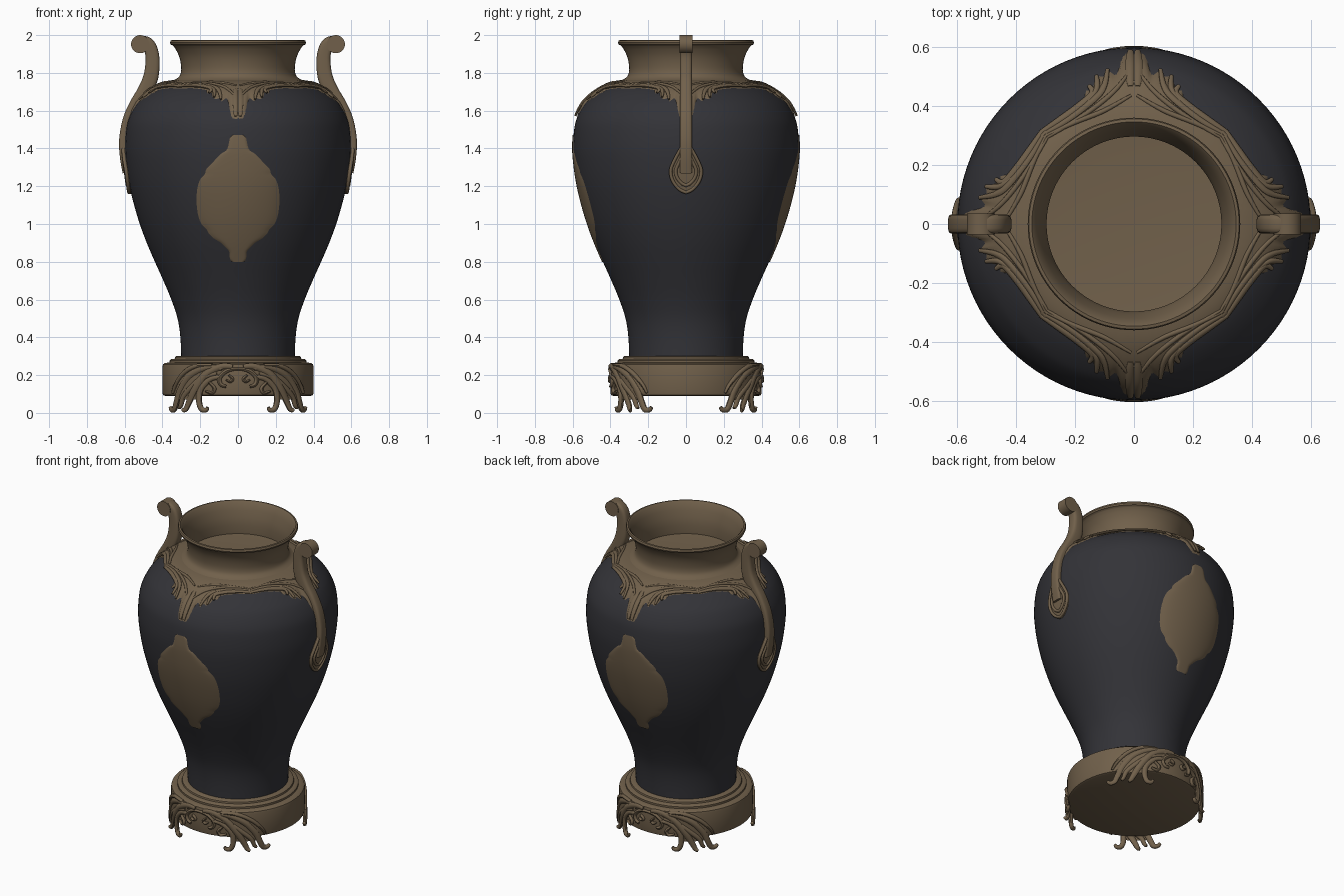
import bpy, bmesh, math
from mathutils import Vector, Matrix

if "Cube" in bpy.data.objects:
    bpy.data.objects.remove(bpy.data.objects["Cube"])


def material(name, col):
    m = bpy.data.materials.new(name)
    m.diffuse_color = (*col, 1)
    m.use_nodes = True
    m.node_tree.nodes["Principled BSDF"].inputs["Base Color"].default_value = m.diffuse_color
    return m


BRONZE = material("aged bronze", (0.165, 0.118, 0.070))
DARK = material("dark glaze", (0.033, 0.033, 0.039))


def smooth(pts, n=5):
    """Catmull-Rom through tuples of any length"""
    out = []
    for i in range(len(pts) - 1):
        p = [Vector(pts[max(0, min(len(pts) - 1, i + k))]) for k in (-1, 0, 1, 2)]
        for j in range(n):
            t = j / n
            out.append(0.5 * (2 * p[1] + (p[2] - p[0]) * t + (2 * p[0] - 5 * p[1] + 4 * p[2] - p[3]) * t * t
                              + (3 * p[1] - p[0] - 3 * p[2] + p[3]) * t ** 3))
    return out + [Vector(pts[-1])]


def interp(x, table):
    """Linear lookup in a table sorted by its first column"""
    if x <= table[0][0]:
        return table[0][1]
    for a, b in zip(table, table[1:]):
        if x <= b[0]:
            return a[1] + (b[1] - a[1]) * (x - a[0]) / max(b[0] - a[0], 1e-9)
    return table[-1][1]


def grid(bm, rows, closed=False):
    vs = [[bm.verts.new(p) for p in r] for r in rows]
    n = len(vs[0])
    for a, b in zip(vs, vs[1:]):
        for j in range(n if closed else n - 1):
            k = (j + 1) % n
            bm.faces.new((a[j], a[k], b[k], b[j]))
    return vs


def finish(bm, name, mat, copies=(Matrix(),), angle=40):
    base = bmesh.new()
    bmesh.ops.remove_doubles(bm, verts=bm.verts, dist=1e-5)
    bmesh.ops.recalc_face_normals(bm, faces=bm.faces)
    me = bpy.data.meshes.new(name)
    bm.to_mesh(me)
    for m in copies:
        old = set(base.verts)
        base.from_mesh(me)
        new = [v for v in base.verts if v not in old]
        bmesh.ops.transform(base, matrix=m, verts=new)
        if m.determinant() < 0:
            fs = list({f for v in new for f in v.link_faces})
            bmesh.ops.reverse_faces(base, faces=fs)
    base.to_mesh(me)
    base.free()
    bm.free()
    ob = bpy.data.objects.new(name, me)
    bpy.context.collection.objects.link(ob)
    me.materials.append(mat)
    bpy.ops.object.select_all(action='DESELECT')
    ob.select_set(True)
    bpy.context.view_layer.objects.active = ob
    bpy.ops.object.shade_smooth_by_angle(angle=math.radians(angle))


def lathe(name, prof, mat, seg=96):
    bm = bmesh.new()
    grid(bm, [[(r * math.cos(2 * math.pi * i / seg), r * math.sin(2 * math.pi * i / seg), z)
               for i in range(seg)] for r, z in prof], True)
    finish(bm, name, mat)


def sweep(bm, path, normal, power=1.0, seg=10):
    """path: (x, y, z, half width, half depth); normal(p) is the depth direction"""
    rows = []
    for i, q in enumerate(path):
        p = Vector(q[:3])
        t = (Vector(path[min(i + 1, len(path) - 1)][:3]) - Vector(path[max(i - 1, 0)][:3])).normalized()
        n = normal(p)
        b = t.cross(n).normalized()
        ring = []
        for k in range(seg):
            a = 2 * math.pi * (k + 0.5) / seg
            c, s = math.cos(a), math.sin(a)
            ring.append(p + b * q[3] * math.copysign(abs(c) ** power, c)
                        + n * q[4] * math.copysign(abs(s) ** power, s))
        rows.append(ring)
    vs = grid(bm, rows, True)
    bm.faces.new(vs[0])
    bm.faces.new(vs[-1])


def cyl(deg, z, r):
    a = math.radians(deg)
    return Vector((r * math.sin(a), -r * math.cos(a), z))


def radial(p):
    return Vector((p.x, p.y, 0)).normalized()


def patch(bm, rows, rad, off, turn=0, n=20):
    """Raised plate on a round wall; rows: (z, start angle, end angle)"""
    grid(bm, [[cyl(turn + a0 + (a1 - a0) * j / n, z, rad(z) + off * (1 - abs(2 * j / n - 1) ** 8))
               for j in range(n + 1)] for z, a0, a1 in rows])


HALF = [Matrix.Rotation(k * math.pi, 4, 'Z') for k in (0, 1)]
FLIP = Matrix.Scale(-1, 4, (1, 0, 0))

# Vase body
body = smooth([(.30, .28), (.305, .4), (.32, .5), (.353, .6), (.395, .7), (.44, .8), (.483, .9), (.52, 1.0),
               (.55, 1.1), (.574, 1.2), (.59, 1.3), (.598, 1.4), (.592, 1.5), (.578, 1.56), (.548, 1.62),
               (.515, 1.66), (.46, 1.705), (.40, 1.735), (.34, 1.75), (.29, 1.755)], 4)
lathe("vase_body", body, DARK)
by_z = sorted((p[1], p[0]) for p in body)
by_r = sorted((p[0], p[1]) for p in body if p[1] > 1.45)


def body_r(z):
    return interp(z, by_z)


# Neck with flared rim and inner floor
neck = smooth([(.39, 1.748), (.345, 1.76), (.312, 1.78), (.301, 1.81), (.303, 1.85), (.313, 1.89), (.33, 1.925),
               (.345, 1.945)], 4) + [(.356, 1.95), (.36, 1.96), (.356, 1.972), (.346, 1.974), (.335, 1.962),
                                     (.32, 1.925), (.305, 1.88), (.296, 1.83), (.297, 1.775), (.2, 1.768), (0, 1.766)]
lathe("neck_and_rim", neck, BRONZE)

# Round plinth with stepped top
lathe("plinth", [(0, .09), (.385, .09), (.397, .095), (.40, .105), (.40, .245), (.397, .257), (.385, .265),
                 (.362, .266), (.362, .278), (.352, .285), (.335, .286), (.333, .296), (.325, .302),
                 (.28, .302)], BRONZE)


# Leafy shoulder collar
def shoulder(x, y, off):
    r = math.hypot(x, y)
    z, e = interp(r, by_r), .012
    s = (interp(r + e, by_r) - interp(r - e, by_r)) / (2 * e)
    n = Vector((-s * x / r, -s * y / r, 1)).normalized()
    return Vector((x, y, z)) + n * off, n


edge = [(0, .587), (3, .585), (4.2, .57), (5.4, .535), (6.8, .508), (8, .515), (9.2, .53), (11.3, .51), (13, .517),
        (15.4, .508), (17.1, .474), (20, .483), (21.5, .455), (26.6, .445), (34.8, .436), (45, .443)]
bm = bmesh.new()
cols = 384
rows = []
for i in range(13):
    t = i / 12
    row = []
    for j in range(cols):
        d = 360 * j / cols
        f = d % 90
        r = .30 + (interp(min(f, 90 - f), edge) - .30) * t
        a = math.radians(d)
        row.append(shoulder(r * math.sin(a), r * math.cos(a), .014 * (1 - t ** 8) - .001)[0])
    rows.append(row)
grid(bm, rows, True)
finish(bm, "shoulder_collar", BRONZE, angle=60)

# Raised veins on the collar
bm = bmesh.new()
for pts, w in [([(.315, .305), (.25, .348), (.19, .39), (.14, .435), (.15, .462)], .013),
               ([(.312, .295), (.22, .35), (.13, .42), (.10, .46), (.088, .515)], .012),
               ([(.305, .29), (.2, .34), (.1, .38), (.01, .43)], .009),
               ([(.29, .29), (.16, .37), (.07, .44), (.02, .5)], .009),
               ([(.012, .46), (.014, .52), (.012, .575)], .016),
               ([(.16, .40), (.125, .45), (.125, .495)], .010)]:
    xy = smooth(pts, 5)
    path = []
    for i, p in enumerate(xy):
        k = .35 + .65 * math.sin(math.pi * min(1, .1 + .85 * i / len(xy)))
        path.append((*shoulder(p[0], p[1], .012)[0], w * k, .009 * k))
    sweep(bm, path, lambda p: shoulder(p.x, p.y, 0)[1])
finish(bm, "collar_veins", BRONZE, [Matrix.Rotation(k * math.pi / 2, 4, 'Z') @ m
                                    for k in range(4) for m in (Matrix(), FLIP)])

# Flat lozenge panels on front and back
panel = [(.80, .03), (.815, .043), (.85, .045), (.87, .06), (.90, .09), (.925, .13), (.95, .155), (.97, .165),
         (1.0, .193), (1.05, .212), (1.13, .22), (1.2, .213), (1.24, .197), (1.265, .175), (1.29, .168),
         (1.33, .13), (1.37, .092), (1.39, .062), (1.42, .05), (1.455, .043), (1.47, .028)]
bm = bmesh.new()
rows = []
for z, w in smooth(panel, 3):
    a = math.degrees(math.asin(w / body_r(z)))
    rows.append((z, -a, a))
patch(bm, rows, body_r, .005)
finish(bm, "lozenge_panel", BRONZE, HALF)

# Scrolled side handles
bm = bmesh.new()
spine = [(.525, 1.952, .028), (.50, 1.962, .034), (.472, 1.945, .036), (.455, 1.90, .036), (.453, 1.84, .038),
         (.464, 1.77, .040), (.497, 1.70, .038), (.545, 1.63, .032), (.585, 1.55, .026), (.607, 1.45, .022),
         (.606, 1.36, .020), (.597, 1.27, .014)]
sweep(bm, [(x, 0, z, t, .033) for x, z, t in smooth(spine, 5)], lambda p: Vector((0, 1, 0)), .5, 16)
bmesh.ops.create_cone(bm, cap_ends=True, segments=32, radius1=.048, radius2=.048, depth=.07,
                      matrix=Matrix.Translation((.518, 0, 1.952)) @ Matrix.Rotation(math.pi / 2, 4, 'X'))
finish(bm, "side_handle", BRONZE, HALF)

# Teardrop mounts under the handles
drop = [(1.16, .004), (1.175, .035), (1.21, .066), (1.25, .083), (1.29, .085), (1.33, .07), (1.38, .045), (1.43, .015)]
bm = bmesh.new()
rows = []
for z, w in smooth(drop, 3):
    a = math.degrees(w / body_r(z))
    rows.append((z, -a, a))
patch(bm, rows, body_r, .010, 90)
for k in (.93, .62):
    side = [(w * k, 1.28 + (z - 1.28) * k) for z, w in drop]
    loop = smooth([(-w, z) for w, z in side[::-1]] + side, 3)
    sweep(bm, [(*cyl(90 + math.degrees(w / body_r(z)), z, body_r(z) + .010), .009, .010) for w, z in loop], radial)
finish(bm, "handle_mount", BRONZE, HALF)

# Leaf feet and scrolls wrapped round the plinth: (angle, height, outward offset)
bm = bmesh.new()
fronds = [([(4, .245, 0), (13, .245, 0), (25, .205, .003), (34, .13, .004), (40, .06, 0), (43, .02, .004), (45, .014, .012)], .020),
          ([(12, .235, 0), (25, .24, 0), (40, .195, 0), (50, .12, 0), (54, .06, 0), (57, .02, 0), (61, .016, 0), (63, .03, 0)], .019),
          ([(13, .19, 0), (21, .18, 0), (29, .13, 0), (31, .07, 0), (29, .022, 0), (25, .015, 0), (23.5, .03, 0)], .017),
          ([(20, .252, 0), (34, .247, 0), (46, .208, 0), (55, .15, 0), (59, .105, 0)], .013),
          ([(16, .21, 0), (28, .185, 0), (37, .14, 0), (46, .085, 0), (49, .04, 0), (51, .025, 0)], .016),
          ([(9, .14, 0), (13, .15, 0), (14, .185, 0), (9, .22, 0), (3, .232, 0), (-1, .232, 0)], .012),
          ([(22, .16, 0), (18, .13, 0), (20, .105, 0), (25, .115, 0)], .010),
          ([(7, .20, 0), (4, .18, 0), (6, .165, 0), (9, .175, 0)], .008)]
for pts, w in fronds:
    sp = smooth(pts, 5)
    path = []
    for i, (a, z, o) in enumerate(sp):
        k = .4 + .6 * math.sin(math.pi * (.15 + .83 * i / len(sp)))
        path.append((*cyl(a, z, .401 + o), w * k, .014 * (.5 + .5 * k)))
    sweep(bm, path, radial)
finish(bm, "leaf_feet", BRONZE, [h @ m for h in HALF for m in (Matrix(), FLIP)])

# Thin leaf backing behind the fronds
bm = bmesh.new()
patch(bm, smooth([(.255, 8, 33), (.22, 9, 43), (.19, 15, 49), (.15, 24, 54), (.11, 29, 55), (.07, 32, 53)], 4),
      lambda z: .399, .007)
finish(bm, "leaf_backing", BRONZE, [h @ m for h in HALF for m in (Matrix(), FLIP)])
